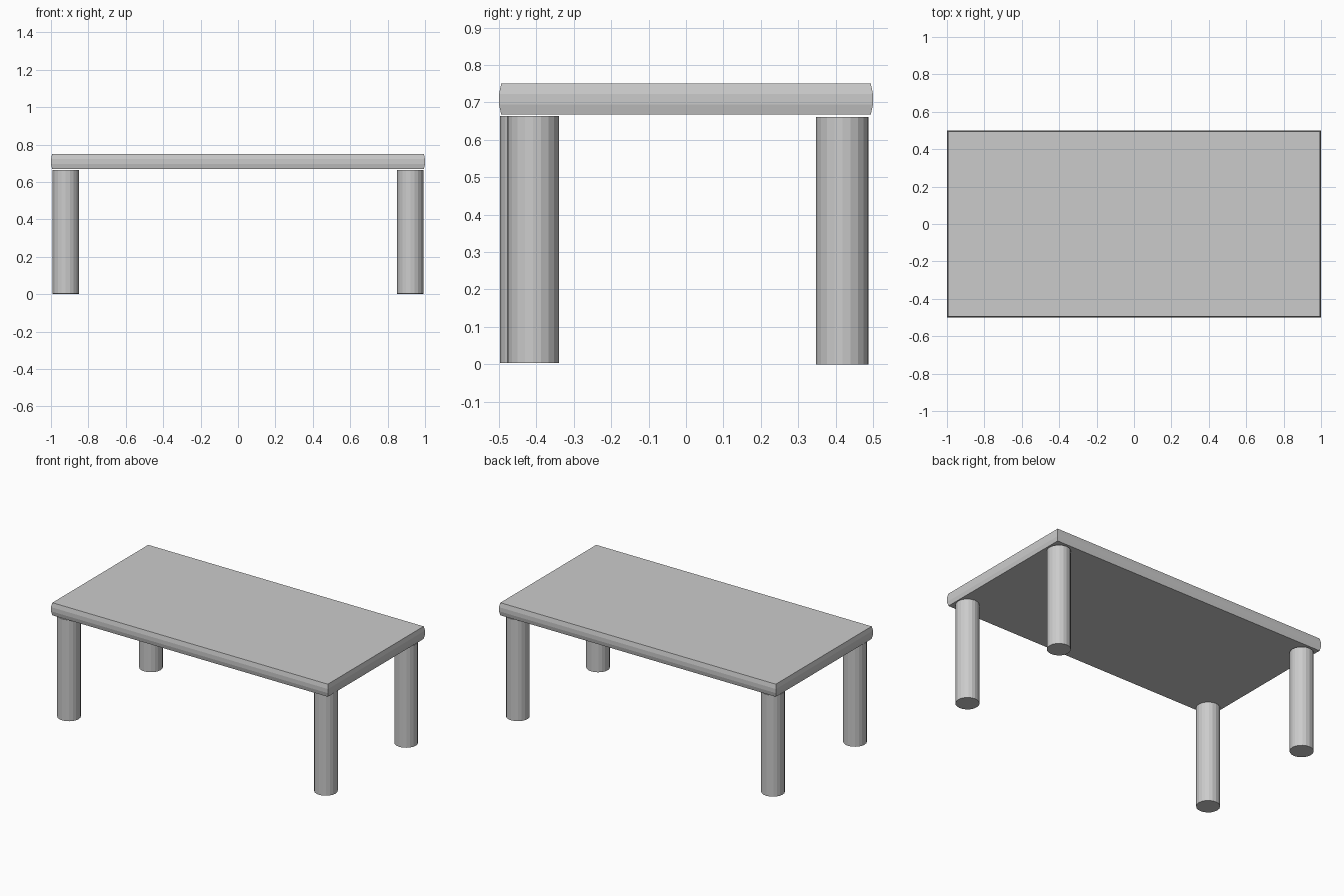
import bpy
import bmesh

cube = bpy.data.objects.get("Cube")
if cube:
    bpy.data.objects.remove(cube, do_unlink=True)

grey = bpy.data.materials.new("plain grey")
grey.use_nodes = True
colour = (0.6, 0.6, 0.6, 1)
grey.diffuse_color = colour
grey.node_tree.nodes["Principled BSDF"].inputs["Base Color"].default_value = colour


def add_object(name, bm):
    bmesh.ops.recalc_face_normals(bm, faces=bm.faces)
    mesh = bpy.data.meshes.new(name)
    bm.to_mesh(mesh)
    bm.free()
    mesh.materials.append(grey)
    obj = bpy.data.objects.new(name, mesh)
    bpy.context.collection.objects.link(obj)
    return obj


# Table top: stacked rectangles give the slightly bulged rim
bm = bmesh.new()
rings = []
for inset, z in [(0.006, 0.668), (0, 0.695), (0, 0.722), (0.006, 0.75)]:
    x, y = 1 - inset, 0.5 - inset
    rings.append([bm.verts.new((sx * x, sy * y, z))
                  for sx, sy in ((-1, -1), (1, -1), (1, 1), (-1, 1))])
for low, high in zip(rings, rings[1:]):
    for i in range(4):
        j = (i + 1) % 4
        bm.faces.new((low[i], low[j], high[j], high[i]))
bm.faces.new(rings[0])
bm.faces.new(rings[-1])
add_object("table_top", bm)

# Four round legs, with a small gap below the top
LEG_RADIUS, LEG_HEIGHT = 0.07, 0.661
legs = {
    "front_right_leg": (-0.921, -0.427, 0.003),
    "front_left_leg": (0.921, -0.409, 0.003),
    "back_right_leg": (-0.921, 0.418, 0),
    "back_left_leg": (0.921, 0.418, 0),
}
for name, (x, y, base) in legs.items():
    bm = bmesh.new()
    bmesh.ops.create_cone(bm, cap_ends=True, segments=20, radius1=LEG_RADIUS,
                          radius2=LEG_RADIUS, depth=LEG_HEIGHT)
    leg = add_object(name, bm)
    leg.location = (x, y, base + LEG_HEIGHT / 2)
